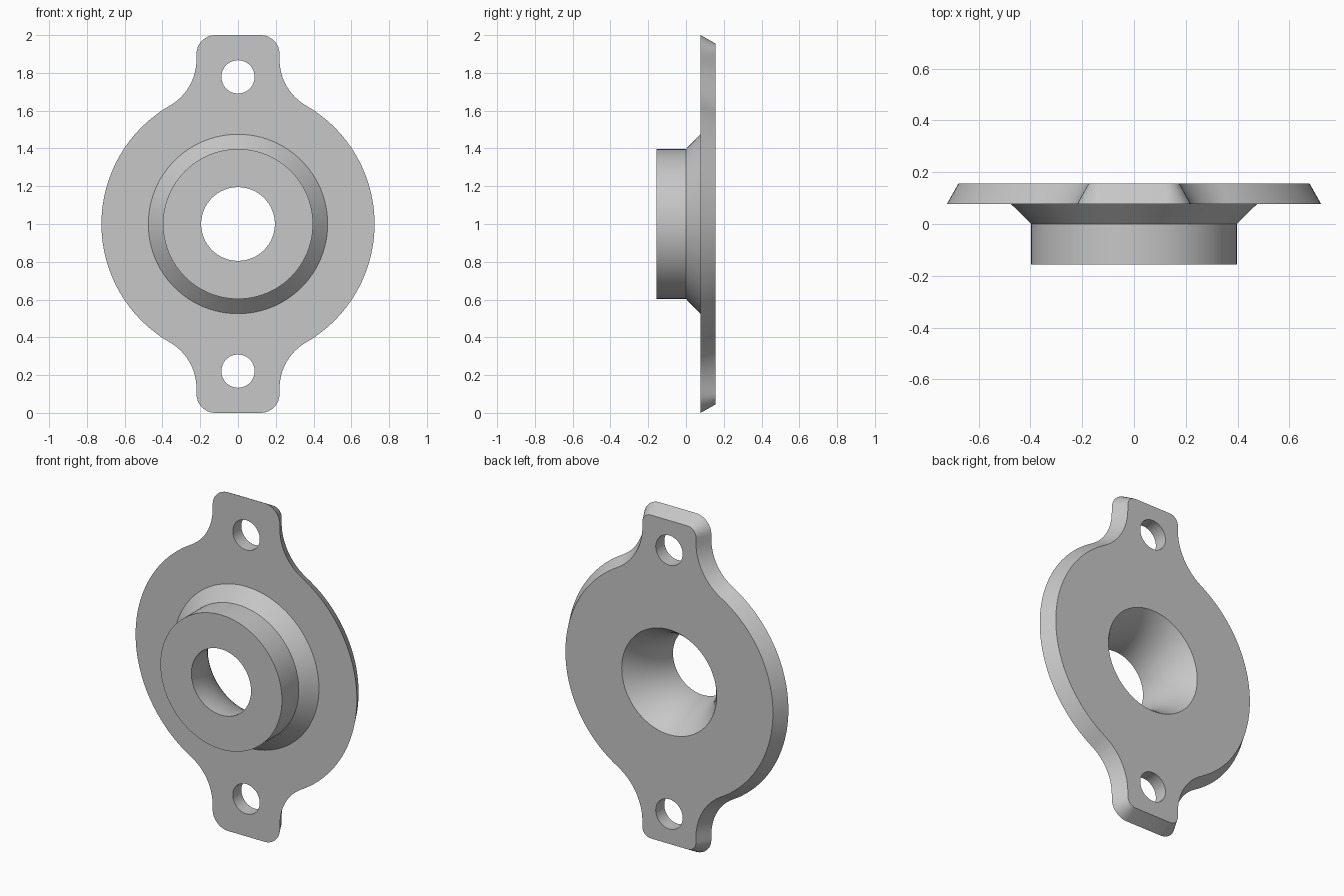
import bpy
import bmesh
from math import sin, cos, pi, atan2

if "Cube" in bpy.data.objects:
    bpy.data.objects.remove(bpy.data.objects["Cube"], do_unlink=True)

FRONT, PLATE, BACK = -0.157, 0.077, 0.157    # depths along y
DISC_R, TAB_W, CORNER_R, FILLET_R = 0.723, 0.22, 0.1, 0.28
HOLE_R, HOLE_Z = 0.088, 0.779
CHAMFER = 0.045
MID_Z = 1.0

grey = (0.57, 0.57, 0.57, 1)
steel = bpy.data.materials.new("plain_grey")
steel.diffuse_color = grey
steel.use_nodes = True
steel.node_tree.nodes["Principled BSDF"].inputs["Base Color"].default_value = grey

bm = bmesh.new()


def arc(cx, cz, r, a0, a1, n):
    return [(cx + r * cos(a0 + (a1 - a0) * i / n), cz + r * sin(a0 + (a1 - a0) * i / n))
            for i in range(n + 1)]


def outline(inset):
    """Right half of the disc with rounded tabs, from bottom to top."""
    fx = TAB_W + FILLET_R
    fz = ((DISC_R + FILLET_R) ** 2 - fx ** 2) ** 0.5
    a = atan2(fz, fx)
    quarter = arc(0, 0, DISC_R - inset, 0, a, 24)
    quarter += arc(fx, fz, FILLET_R + inset, a + pi, pi, 12)[1:]
    quarter += arc(TAB_W - CORNER_R, 1 - CORNER_R, CORNER_R - inset, 0, pi / 2, 8)
    quarter.append((0, 1 - inset))
    return [(x, -z) for x, z in reversed(quarter[1:])] + quarter


def strand(points, y):
    return [bm.verts.new((x, y, z + MID_Z)) for x, z in points]


def half_ring(r, y, cz=0.0, n=48):
    """Right half circle, from top to bottom."""
    return strand(arc(0, cz, r, pi / 2, -pi / 2, n), y)


def bridge(a, b):
    for i in range(len(a) - 1):
        bm.faces.new((a[i], a[i + 1], b[i + 1], b[i]))


# Flange rim, chamfered towards the back
rim_front, rim_back = strand(outline(0), PLATE), strand(outline(CHAMFER), BACK)
bridge(rim_front, rim_back)

# Bolt holes in the tabs
top_front, top_back = [half_ring(HOLE_R, y, HOLE_Z, 24) for y in (PLATE, BACK)]
low_front, low_back = [half_ring(HOLE_R, y, -HOLE_Z, 24) for y in (PLATE, BACK)]
bridge(top_front, top_back)
bridge(low_front, low_back)

# Collar with conical foot and a bore that flares like a bell to the back
bore_r, mouth_r, steps = 0.195, 0.31, 12
rise, depth = mouth_r - bore_r, BACK - FRONT
bell_r = (rise ** 2 + depth ** 2) / (2 * rise)
sweep = 2 * atan2(rise, depth)
profile = [(0.475, PLATE), (0.397, 0), (0.397, FRONT)]
profile += [(bore_r + bell_r * (1 - cos(sweep * i / steps)),
             FRONT + bell_r * sin(sweep * i / steps)) for i in range(steps + 1)]
rings = [half_ring(r, y) for r, y in profile]
for a, b in zip(rings, rings[1:]):
    bridge(a, b)

# Flat front and back of the plate
bm.faces.new(rim_front + top_front + rings[0] + low_front)
bm.faces.new(rim_back + top_back + rings[-1] + low_back)

# Mirror to the other half and weld the seam
bmesh.ops.mirror(bm, geom=bm.verts[:] + bm.edges[:] + bm.faces[:], axis="X")
bmesh.ops.remove_doubles(bm, verts=bm.verts[:], dist=0.0005)
bmesh.ops.recalc_face_normals(bm, faces=bm.faces[:])

mesh = bpy.data.meshes.new("flange_housing")
bm.to_mesh(mesh)
bm.free()
mesh.materials.append(steel)
obj = bpy.data.objects.new("flange_housing", mesh)
bpy.context.collection.objects.link(obj)
bpy.ops.object.select_all(action="DESELECT")
obj.select_set(True)
bpy.context.view_layer.objects.active = obj
bpy.ops.object.shade_smooth_by_angle(angle=pi / 6)
